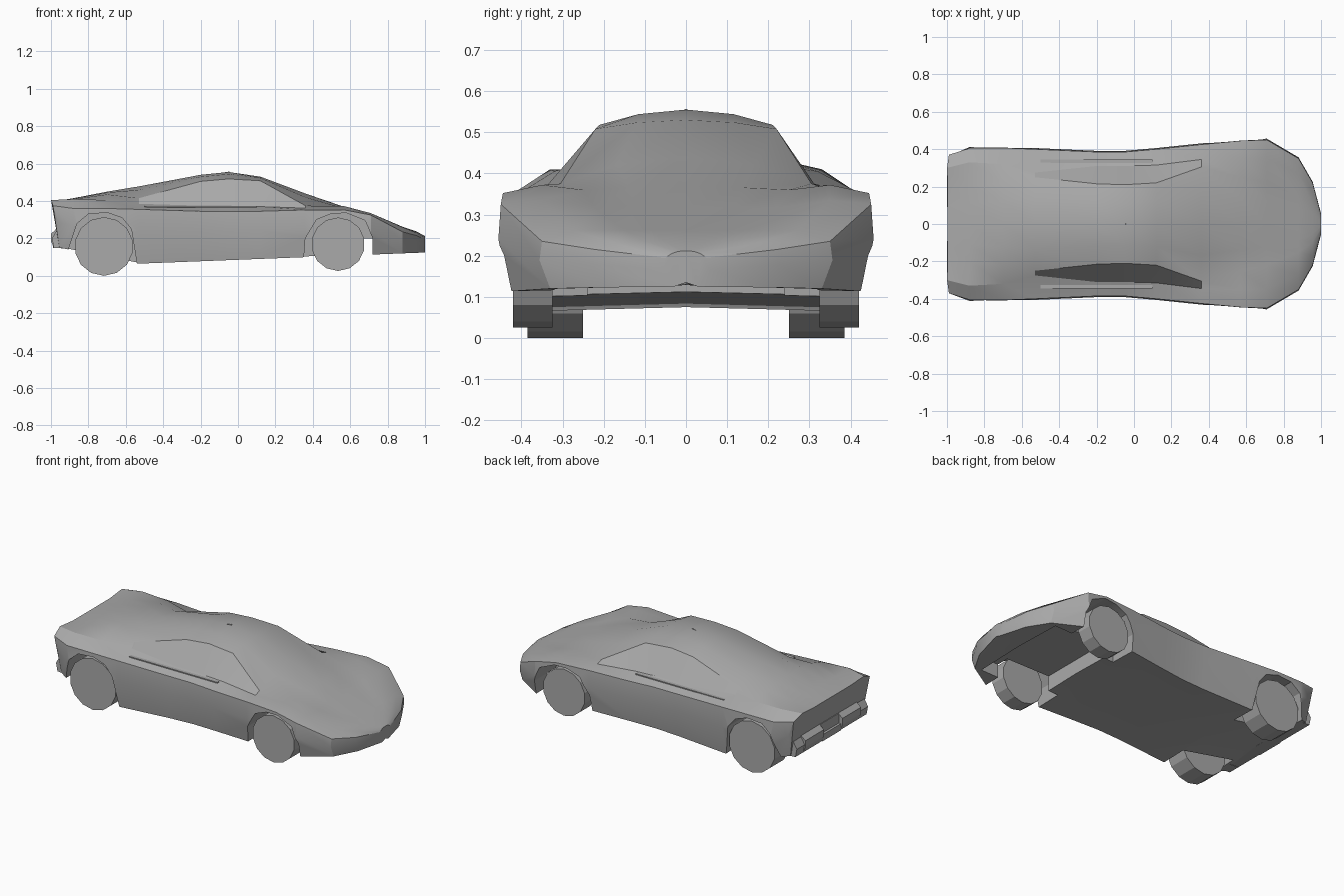
import bpy, bmesh, math
from mathutils import Matrix

cube = bpy.data.objects.get("Cube")
if cube:
    bpy.data.objects.remove(cube, do_unlink=True)

grey = bpy.data.materials.new("plain grey")
grey.use_nodes = True
GREY = (0.4, 0.4, 0.4, 1)
grey.diffuse_color = GREY
grey.node_tree.nodes["Principled BSDF"].inputs["Base Color"].default_value = GREY


def make_object(name, bm):
    bmesh.ops.recalc_face_normals(bm, faces=bm.faces[:])
    mesh = bpy.data.meshes.new(name)
    bm.to_mesh(mesh)
    bm.free()
    mesh.materials.append(grey)
    ob = bpy.data.objects.new(name, mesh)
    bpy.context.collection.objects.link(ob)
    return ob


def prism(name, profile, y0, y1):
    """Extrude an (x, z) profile from y0 to y1."""
    bm = bmesh.new()
    a = [bm.verts.new((x, y0, z)) for x, z in profile]
    b = [bm.verts.new((x, y1, z)) for x, z in profile]
    n = len(profile)
    bm.faces.new(a)
    bm.faces.new(b[::-1])
    for i in range(n):
        j = (i + 1) % n
        bm.faces.new((a[i], b[i], b[j], a[j]))
    return make_object(name, bm)


def box(name, x0, x1, y0, y1, z0, z1):
    return prism(name, [(x0, z0), (x1, z0), (x1, z1), (x0, z1)], y0, y1)


# Body stations: x, shoulder y z, belt y z, roof edge y z, centre z
STATIONS = [
    (-.96, .37, .375, .30, .405, .18, .395, .395),
    (-.88, .405, .36, .33, .41, .20, .41, .415),
    (-.70, .407, .36, .32, .405, .22, .435, .45),
    (-.53, .40, .355, .275, .385, .25, .415, .478),
    (-.20, .385, .345, .31, .375, .215, .505, .54),
    (-.05, .385, .345, .31, .375, .21, .518, .555),
    (.12, .40, .345, .315, .37, .22, .508, .53),
    (.36, .425, .352, .345, .362, .305, .375, .44),
    (.57, .445, .352, .35, .372, .25, .36, .368),
    (.71, .45, .325, .35, .335, .22, .315, .318),
    (.88, .35, .235, .27, .26, .15, .262, .262),
    (.955, .22, .215, .17, .23, .10, .235, .237),
    (1.0, .05, .195, .035, .205, .02, .21, .212),
]


def floor_height(x):
    """Lowest behind the cabin, rising gently to the nose and faster to the tail."""
    return .065 + (.039 if x > -.53 else -.2) * (x + .53)


def ring(x, sy, sz, by, bz, ry, rz, top):
    low = floor_height(x)
    half = [(sy - .02, low), (sy + .006, low + .6 * (sz - low)), (sy, sz),
            (by, bz), (ry, rz), (ry * .55, top - .3 * (top - rz))]
    loop = [(0, low + .01)] + half + [(0, top)]
    loop += [(-y, z) for y, z in reversed(half)]
    if x == STATIONS[0][0]:   # undercut tail panel, top lip furthest back
        return [(-.955 - max(0, z - .27) * .33, y, z) for y, z in loop]
    return [(x, y, z) for y, z in loop]


bm = bmesh.new()
rings = [[bm.verts.new(p) for p in ring(*st)] for st in STATIONS]
for a, b in zip(rings, rings[1:]):
    for i in range(len(a)):
        j = (i + 1) % len(a)
        bm.faces.new((a[i], a[j], b[j], b[i]))
bm.faces.new(rings[0])
bm.faces.new(rings[-1])
bmesh.ops.triangulate(bm, faces=[f for f in bm.faces if len(f.verts) > 4])
body = make_object("body", bm)

# Wheel arches and the open space under the nose
FRONT_ARCH = [(.345, 0), (.36, .20), (.42, .30), (.50, .332), (.58, .336),
              (.68, .295), (.72, .20), (.72, 0)]
REAR_ARCH = [(-.53, 0), (-.57, .25), (-.62, .31), (-.70, .338), (-.80, .33),
             (-.86, .28), (-.91, .13), (-.91, 0)]
cutters = [box("nose_hollow_cutter", .42, .84, -.32, .32, -.1, .20)]
for s in (-1, 1):
    cutters.append(prism("front_arch_cutter", FRONT_ARCH, s * .24, s * .6))
    cutters.append(prism("rear_arch_cutter", REAR_ARCH, s * .22, s * .6))
bpy.context.view_layer.objects.active = body
for c in cutters:
    mod = body.modifiers.new("cut", 'BOOLEAN')
    mod.operation = 'DIFFERENCE'
    mod.solver = 'EXACT'
    mod.object = c
    bpy.ops.object.modifier_apply(modifier=mod.name)
    bpy.data.objects.remove(c, do_unlink=True)
bpy.ops.object.select_all(action='DESELECT')
body.select_set(True)
bpy.ops.object.shade_smooth_by_angle(angle=math.radians(22))


def wheel(name, x, z, radius, y0, y1):
    bm = bmesh.new()
    bmesh.ops.create_cone(bm, cap_ends=True, segments=14, radius1=radius,
                          radius2=radius, depth=abs(y1 - y0))
    turn = Matrix.Rotation(math.pi / 2, 4, 'X')
    bmesh.ops.transform(bm, verts=bm.verts[:],
                        matrix=Matrix.Translation((x, (y0 + y1) / 2, z)) @ turn)
    return make_object(name, bm)


# Rear bumper profile, split in two to leave a recess for the plate
BUMPER = [(-.91, .15), (-.985, .15), (-1, .185), (-1, .225), (-.965, .255), (-.91, .255)]

for s, side in ((1, "back_side"), (-1, "front_side")):
    wheel("front_wheel_" + side, .535, .169, .143, s * .325, s * .42)
    wheel("rear_wheel_" + side, -.717, .157, .157, s * .25, s * .385)
    # Thin trim strip along the belt line
    box("belt_strip_" + side, -.50, .10, s * .325, s * .345, .366, .372)
    prism("rear_bumper_" + side, BUMPER, s * .09, s * .27)
    # Flared outer end of the rear bumper
    prism("bumper_end_" + side,
          [(-.91, .145), (-.985, .15), (-.995, .20), (-.965, .25), (-.91, .25)],
          s * .27, s * .345)

box("rear_bumper_lower", -.99, -.91, -.09, .09, .15, .19)
box("plate_recess", -.975, -.91, -.09, .09, .19, .25)

# Small roof fin
prism("roof_fin", [(-.10, .545), (-.04, .55), (-.045, .557), (-.06, .556)], -.004, .004)
